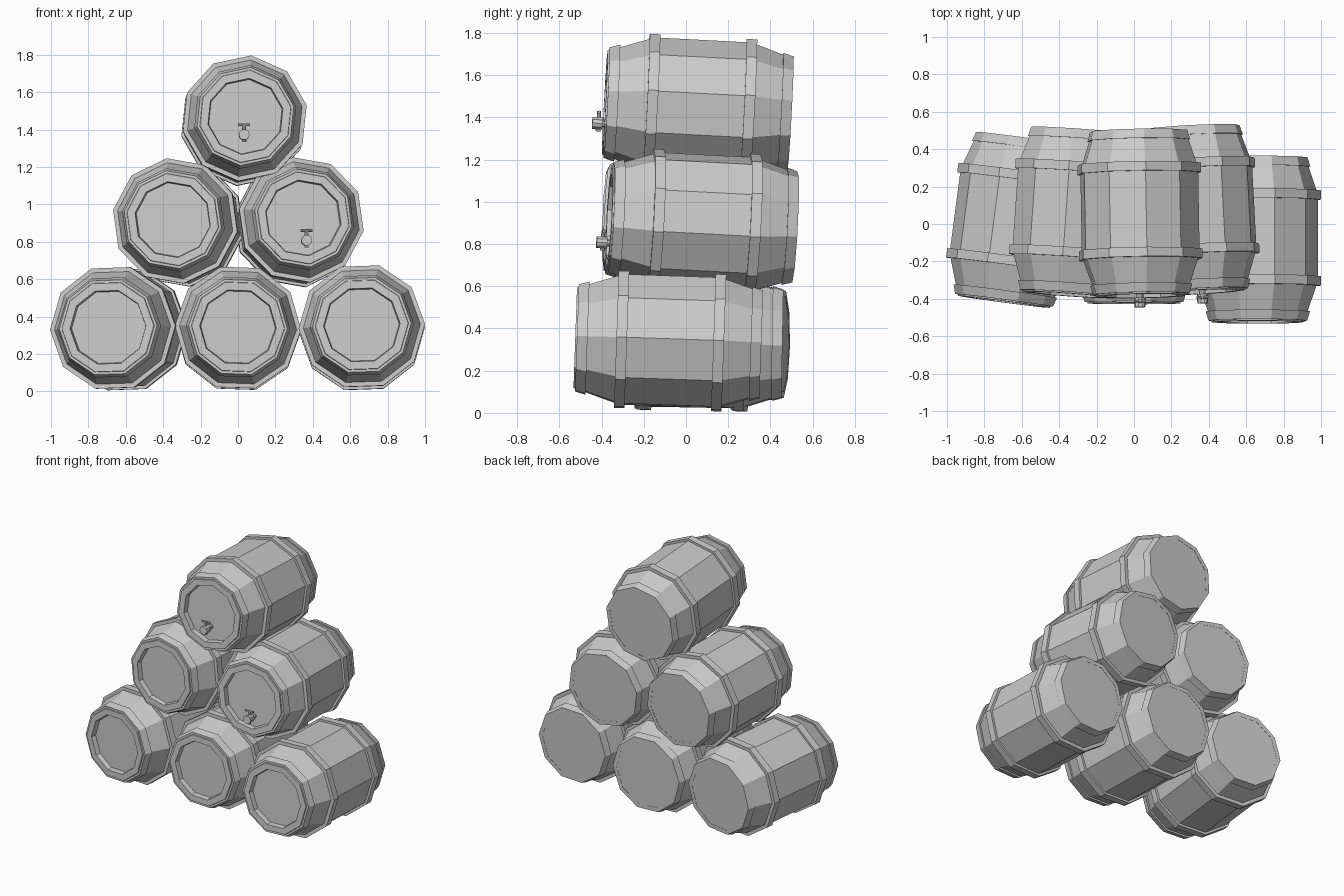
import bpy, bmesh
from math import sin, cos, pi, radians
from mathutils import Matrix, Euler, Vector

if "Cube" in bpy.data.objects:
    bpy.data.objects.remove(bpy.data.objects["Cube"])

SIDES = 10


def lathe(name, profile, matrix, closed=False, sides=SIDES):
    """Revolve (y, radius) points round the y axis; open profiles get end caps."""
    bm = bmesh.new()
    rings = [[bm.verts.new((r * cos(2 * pi * i / sides), y, r * sin(2 * pi * i / sides)))
              for i in range(sides)] for y, r in profile]
    pairs = list(zip(rings, rings[1:]))
    if closed:
        pairs.append((rings[-1], rings[0]))
    else:
        bm.faces.new(rings[0])
        bm.faces.new(rings[-1])
    for a, b in pairs:
        for i in range(sides):
            j = (i + 1) % sides
            bm.faces.new((a[i], a[j], b[j], b[i]))
    bmesh.ops.recalc_face_normals(bm, faces=bm.faces)
    mesh = bpy.data.meshes.new(name)
    bm.to_mesh(mesh)
    bm.free()
    obj = bpy.data.objects.new(name, mesh)
    obj.matrix_world = matrix
    bpy.context.collection.objects.link(obj)
    return obj


# Barrel body: recessed front lid, rim, staves bulging to the middle, flat back
BODY = [(-0.415, 0.200), (-0.450, 0.205), (-0.450, 0.248), (-0.435, 0.252),
        (-0.230, 0.322), (0.230, 0.322), (0.430, 0.256)]


def hoop(name, y0, y1, r0, r1, matrix, depth=0.03):
    lathe(name, [(y0, r0), (y1, r1), (y1, r1 - depth), (y0, r0 - depth)], matrix, closed=True)


def barrel(name, loc, pitch, roll, yaw):
    place = Matrix.Translation(loc) @ Euler((radians(pitch), 0, radians(yaw))).to_matrix().to_4x4()
    m = place @ Matrix.Rotation(radians(-roll), 4, 'Y')
    lathe(name + "_body", BODY, m)
    for tag, y in (("front", -0.23), ("back", 0.23)):
        hoop(f"{name}_{tag}_belly_hoop", y - 0.025, y + 0.025, 0.338, 0.338, m)
    hoop(name + "_front_end_hoop", -0.442, -0.392, 0.264, 0.279, m)
    hoop(name + "_back_end_hoop", 0.382, 0.432, 0.281, 0.266, m)
    return place


def tap(name, place, x, z):
    """Spigot with a downward spout and a T handle, set low on the lid."""
    base = place @ Matrix.Translation((x, 0, z))
    lathe(name + "_spigot", [(-0.415, 0.018), (-0.455, 0.018), (-0.455, 0.029), (-0.505, 0.029)],
          base, sides=10)
    up = base @ Matrix.Translation((0, -0.475, 0)) @ Matrix.Rotation(pi / 2, 4, 'X')
    lathe(name + "_stem", [(-0.038, 0.012), (0.058, 0.009)], up, sides=8)
    bar = base @ Matrix.Translation((0, -0.475, 0.053)) @ Matrix.Rotation(pi / 2, 4, 'Z')
    lathe(name + "_handle", [(-0.032, 0.007), (0.032, 0.007)], bar, sides=8)


# Stack: name, location, pitch, roll, yaw
STACK = [
    ("bottom_left_barrel", (-0.637, 0.03, 0.335), -1, 2, -7.5),
    ("bottom_middle_barrel", (0.0, 0.025, 0.337), -1, -2, 0),
    ("bottom_right_barrel", (0.662, -0.075, 0.340), -2, 2, 0),
    ("middle_left_barrel", (-0.318, 0.07, 0.903), -2, -10, -4),
    ("middle_right_barrel", (0.326, 0.085, 0.904), -3, -10, 3),
    ("top_barrel", (0.032, 0.065, 1.447), -3, 12, 1),
]
places = {s[0]: barrel(*s) for s in STACK}

# Taps
tap("top_tap", places["top_barrel"], -0.008, -0.10)
tap("middle_tap", places["middle_right_barrel"], 0.015, -0.122)
